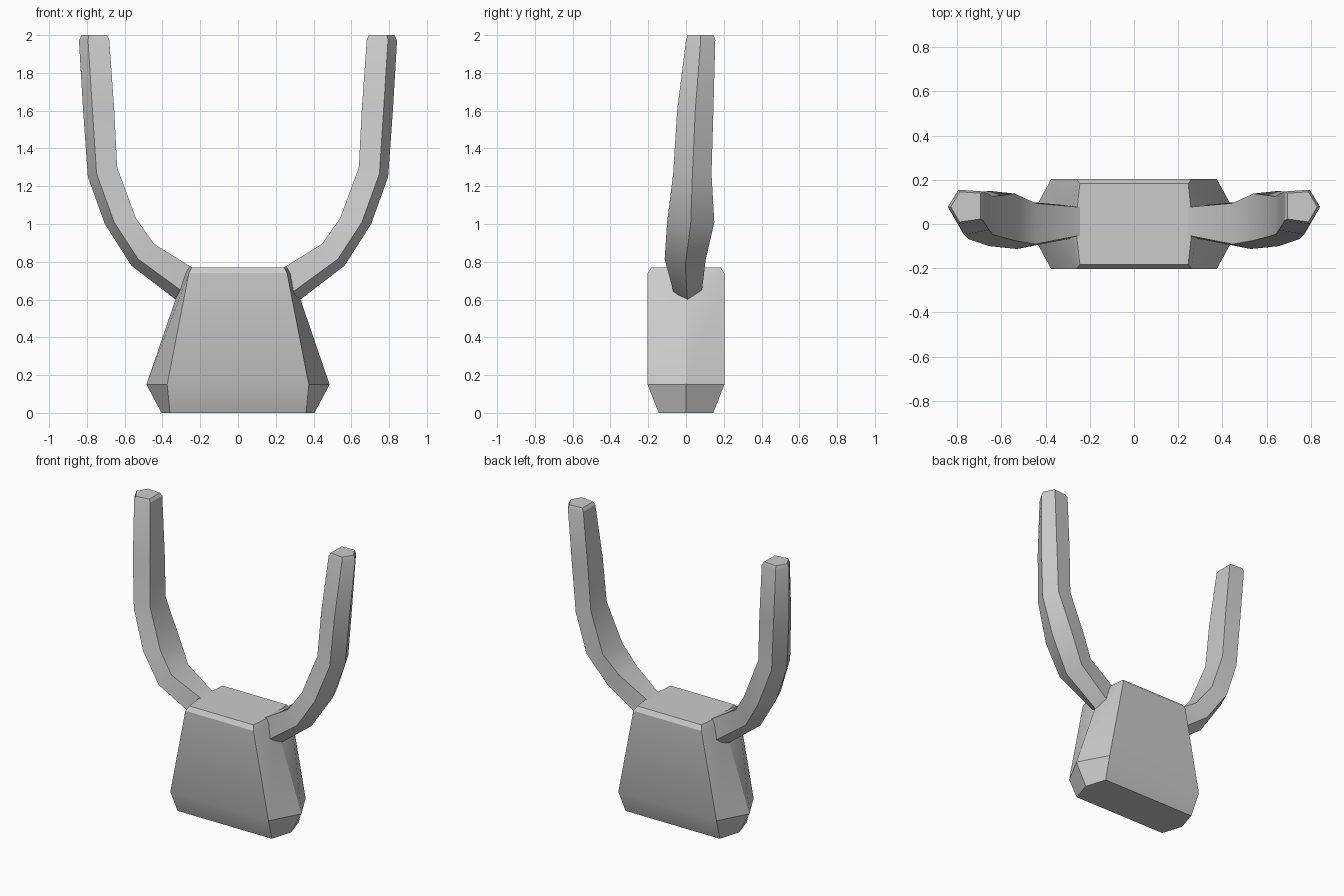
import bpy, bmesh, math

cube = bpy.data.objects.get("Cube")
if cube:
    bpy.data.objects.remove(cube, do_unlink=True)

# Single light grey material
grey = bpy.data.materials.new("light grey")
grey.use_nodes = True
colour = (0.6, 0.6, 0.6, 1)
grey.diffuse_color = colour
shader = next(n for n in grey.node_tree.nodes if n.type == 'BSDF_PRINCIPLED')
shader.inputs["Base Color"].default_value = colour


def loft(name, rings):
    """Skin a list of equally sized point rings and cap both ends."""
    bm = bmesh.new()
    loops = [[bm.verts.new(p) for p in ring] for ring in rings]
    for a, b in zip(loops, loops[1:]):
        for i in range(len(a)):
            j = (i + 1) % len(a)
            bm.faces.new((a[i], a[j], b[j], b[i]))
    bm.faces.new(loops[0])
    bm.faces.new(loops[-1])
    bmesh.ops.recalc_face_normals(bm, faces=bm.faces)
    mesh = bpy.data.meshes.new(name)
    bm.to_mesh(mesh)
    bm.free()
    mesh.materials.append(grey)
    obj = bpy.data.objects.new(name, mesh)
    bpy.context.collection.objects.link(obj)
    bpy.ops.object.select_all(action='DESELECT')
    obj.select_set(True)
    bpy.context.view_layer.objects.active = obj
    bpy.ops.object.shade_smooth_by_angle(angle=math.radians(25))
    return obj


def body_ring(z, flat, ridge, depth):
    """Hexagon with a ridge on each side."""
    return [(-flat, -depth, z), (flat, -depth, z), (ridge, 0, z),
            (flat, depth, z), (-flat, depth, z), (-ridge, 0, z)]


def arm_ring(inner, outer, front, back, scale=1):
    """Pentagon, flat on the inside and pointed on the outside."""
    mid = (front + back) / 2
    half = (back - front) / 2 * scale
    ring = []
    for t, s in ((0, -0.8), (0.7, -1), (1, 0), (0.7, 1), (0, 0.9)):
        t = 0.5 + (t - 0.5) * scale
        ring.append((inner[0] + (outer[0] - inner[0]) * t, mid + half * s,
                     inner[1] + (outer[1] - inner[1]) * t))
    return ring


# Tapered block body: height, flat half width, ridge half width, half depth
body = loft("body", [body_ring(*r) for r in (
    (0, 0.36, 0.405, 0.145),
    (0.15, 0.375, 0.485, 0.203),
    (0.74, 0.26, 0.283, 0.203),
    (0.77, 0.245, 0.265, 0.183))])

# Curved arm: inner edge (x, z), outer edge (x, z), front y, back y
arm = loft("arms", [arm_ring(*r) for r in (
    ((0.15, 0.71), (0.25, 0.54), -0.06, 0.08),
    ((0.26, 0.78), (0.33, 0.60), -0.07, 0.085),
    ((0.445, 0.895), (0.565, 0.78), -0.113, 0.105),
    ((0.54, 1.03), (0.705, 1.00), -0.10, 0.15),
    ((0.64, 1.30), (0.795, 1.25), -0.068, 0.135),
    ((0.655, 1.60), (0.82, 1.60), -0.047, 0.145),
    ((0.682, 1.98), (0.842, 1.97), 0, 0.155),
    ((0.685, 2.0), (0.838, 2.0), 0, 0.155, 0.88))])
mirror = arm.modifiers.new("mirror", 'MIRROR')
mirror.use_axis[0] = True
mirror.use_mirror_merge = False
# Keep the mirror ahead of any smoothing modifier
arm.modifiers.move(len(arm.modifiers) - 1, 0)
